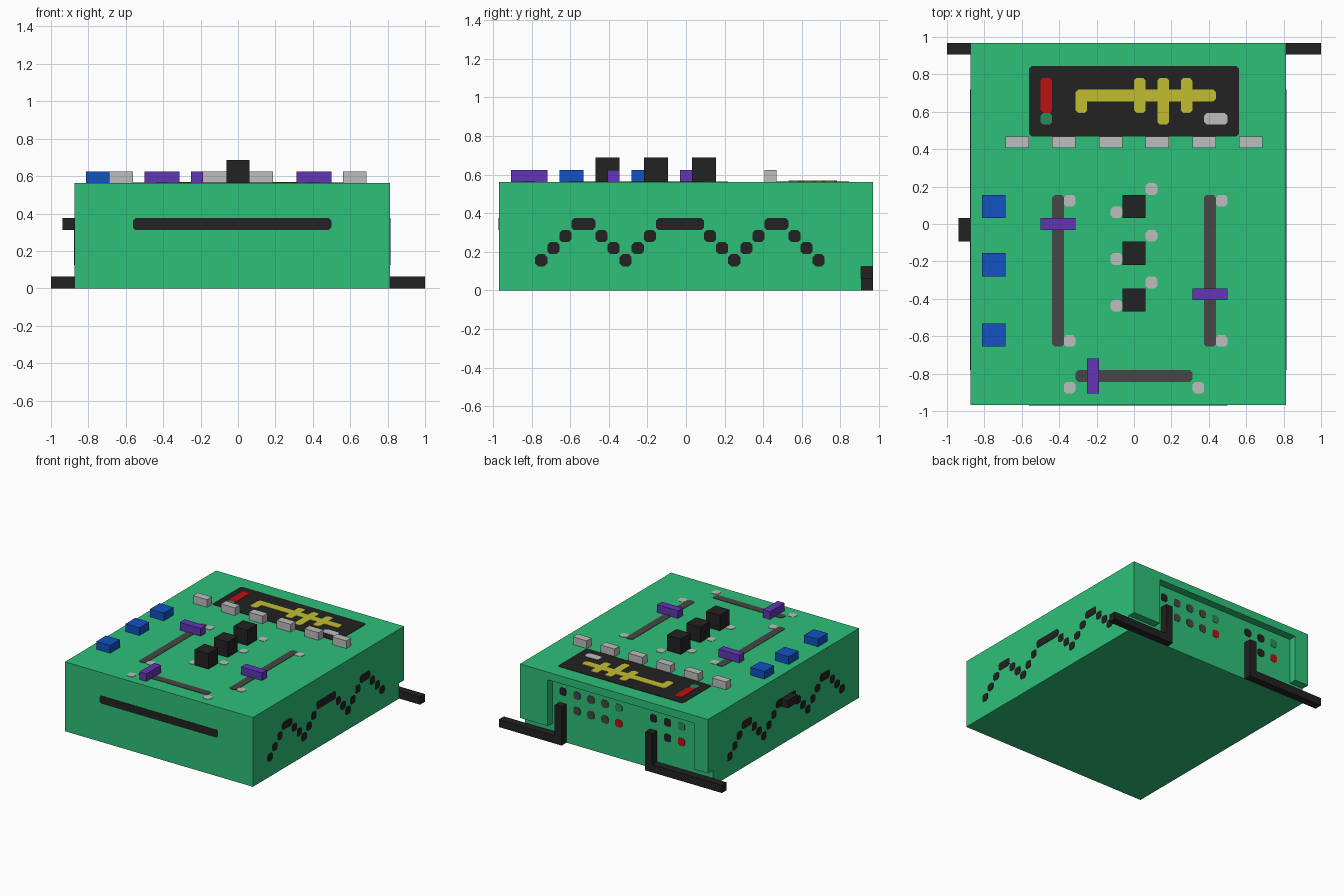
import bpy
import bmesh

cube = bpy.data.objects.get("Cube")
if cube:
    bpy.data.objects.remove(cube, do_unlink=True)

U = 0.0625                       # size of one grid cell
ORIGIN = (-1.0, -0.96875, 0.0)   # corner of the grid


def material(name, r, g, b):
    m = bpy.data.materials.new(name)
    m.use_nodes = True
    m.diffuse_color = (r, g, b, 1)
    m.node_tree.nodes["Principled BSDF"].inputs["Base Color"].default_value = (r, g, b, 1)
    return m


GREEN = material("case green", 0.027, 0.53, 0.19)
BLACK = material("black", 0.016, 0.016, 0.016)
GREY = material("dark grey", 0.061, 0.061, 0.061)
LIGHT = material("light grey", 0.51, 0.51, 0.51)
PURPLE = material("purple", 0.122, 0.036, 0.47)
BLUE = material("blue", 0.006, 0.084, 0.54)
RED = material("red", 0.52, 0.005, 0.006)
YELLOW = material("yellow", 0.54, 0.51, 0.03)
DARK_GREEN = material("indicator green", 0.024, 0.26, 0.10)


def prisms(name, mat, outlines, axis, lo, hi):
    """Extrude 2D outlines (grid cells) along an axis from lo to hi."""
    bm = bmesh.new()
    others = [a for a in range(3) if a != axis]
    for outline in outlines:
        rings = []
        for level in (lo, hi):
            ring = []
            for p in outline:
                co = [0, 0, 0]
                co[axis] = level
                co[others[0]], co[others[1]] = p
                ring.append(bm.verts.new([ORIGIN[a] + co[a] * U for a in range(3)]))
            rings.append(ring)
            bm.faces.new(ring)
        n = len(outline)
        for i in range(n):
            j = (i + 1) % n
            bm.faces.new((rings[0][i], rings[0][j], rings[1][j], rings[1][i]))
    bmesh.ops.recalc_face_normals(bm, faces=bm.faces)
    me = bpy.data.meshes.new(name)
    bm.to_mesh(me)
    bm.free()
    me.materials.append(mat)
    ob = bpy.data.objects.new(name, me)
    bpy.context.scene.collection.objects.link(ob)
    return ob


def rect(a0, a1, b0, b1):
    return [(a0, b0), (a1, b0), (a1, b1), (a0, b1)]


def box(name, mat, i0, i1, j0, j1, k0, k1):
    return prisms(name, mat, [rect(i0, i1, j0, j1)], 2, k0, k1)


def clipped(a0, a1, b0, b1, c=0.22):
    """Rectangle with small cut corners."""
    return [(a0 + c, b0), (a1 - c, b0), (a1, b0 + c), (a1, b1 - c),
            (a1 - c, b1), (a0 + c, b1), (a0, b1 - c), (a0, b0 + c)]


def plates(name, mat, rects, axis, surface, side=1, layer=1):
    """Thin painted details lying on a surface."""
    return prisms(name, mat, [clipped(*r) for r in rects], axis,
                  surface - side * 0.02, surface + side * 0.045 * layer)


def cell(a, b):
    return (a, a + 1, b, b + 1)


# Case, with a frame around the recessed back panel
box("case", GREEN, 2, 29, 0, 30, 0, 9)
prisms("back_frame", GREEN,
       [[(2, 2), (4, 2), (4, 8), (25, 8), (25, 2), (29, 2), (29, 9), (2, 9)]], 1, 30, 31)

# Display
TOP = 9
plates("display_screen", BLACK, [(7, 25, 23, 29)], 2, TOP)
plates("display_meter", RED, [(8, 9, 25, 28)], 2, TOP, layer=2)
plates("display_meter_base", DARK_GREEN, [(8, 9, 24, 25)], 2, TOP, layer=2)
plates("display_wave", YELLOW,
       [(11, 23, 26, 27), (11, 12, 25, 27), (16, 17, 25, 28), (18, 19, 24, 28), (20, 21, 25, 28)],
       2, TOP, layer=2)
plates("display_label", LIGHT, [(22, 24, 24, 25)], 2, TOP, layer=2)

# Row of buttons under the display
for n in range(6):
    box(f"display_button_{n + 1}", LIGHT, 5 + 4 * n, 7 + 4 * n, 22, 23, 9, 10)

# Blue pads on the model's right
for n, j in enumerate((16, 11, 5)):
    box(f"blue_pad_{n + 1}", BLUE, 3, 5, j, j + 2, 9, 10)

# Knobs in the middle with range marks
marks = []
for n, j in enumerate((16, 12, 8)):
    box(f"knob_{n + 1}", BLACK, 15, 17, j, j + 2, 9, 11)
    marks += [cell(17, j + 2), cell(14, j)]
plates("knob_marks", LIGHT, marks, 2, TOP)

# Sliders
plates("slider_tracks", GREY, [(9, 10, 5, 18), (22, 23, 5, 18), (11, 21, 2, 3)], 2, TOP)
plates("slider_marks", LIGHT,
       [cell(*p) for p in ((10, 17), (10, 5), (23, 17), (23, 5), (10, 1), (21, 1))], 2, TOP)
box("slider_handle_right", PURPLE, 8, 11, 15, 16, 9, 10)
box("slider_handle_left", PURPLE, 21, 24, 9, 10, 9, 10)
box("slider_handle_front", PURPLE, 12, 13, 1, 4, 9, 10)

# Front slot and side knob
plates("front_slot", BLACK, [(7, 24, 5, 6)], 1, 0, side=-1)
box("side_knob", BLACK, 1, 2, 14, 16, 5, 6)

# Zigzag line on both sides: plateaus joined by diagonal cells
zigzag = [(6, 8, 5, 6), (13, 17, 5, 6), (22, 24, 5, 6)]
for valley in (10, 19):
    zigzag += [cell(valley + d, 2 + abs(d)) for d in range(-2, 3)]
zigzag += [cell(3 + d, 2 + d) for d in range(3)]
zigzag += [cell(26 - d, 2 + d) for d in range(3)]
plates("zigzag_left", BLACK, zigzag, 0, 29)
plates("zigzag_right", BLACK, zigzag, 0, 2, side=-1)

# Sockets and lamps on the back panel
plates("sockets_black", BLACK, [cell(i, k) for i in (23, 10, 8) for k in (4, 6)], 1, 30)
plates("sockets_grey", GREY, [cell(i, k) for i in (21, 19, 17) for k in (4, 6)], 1, 30)
plates("lamps_red", RED, [cell(15, 4), cell(6, 4)], 1, 30)
plates("lamps_green", DARK_GREEN, [cell(15, 6), cell(6, 6)], 1, 30)

# Cables leaving the lower sockets to each side
prisms("cable_left", BLACK,
       [[(23, 0), (32, 0), (32, 1), (24, 1), (24, 5), (23, 5)]], 1, 30, 31)
prisms("cable_right", BLACK,
       [[(0, 0), (11, 0), (11, 5), (10, 5), (10, 1), (0, 1)]], 1, 30, 31)
